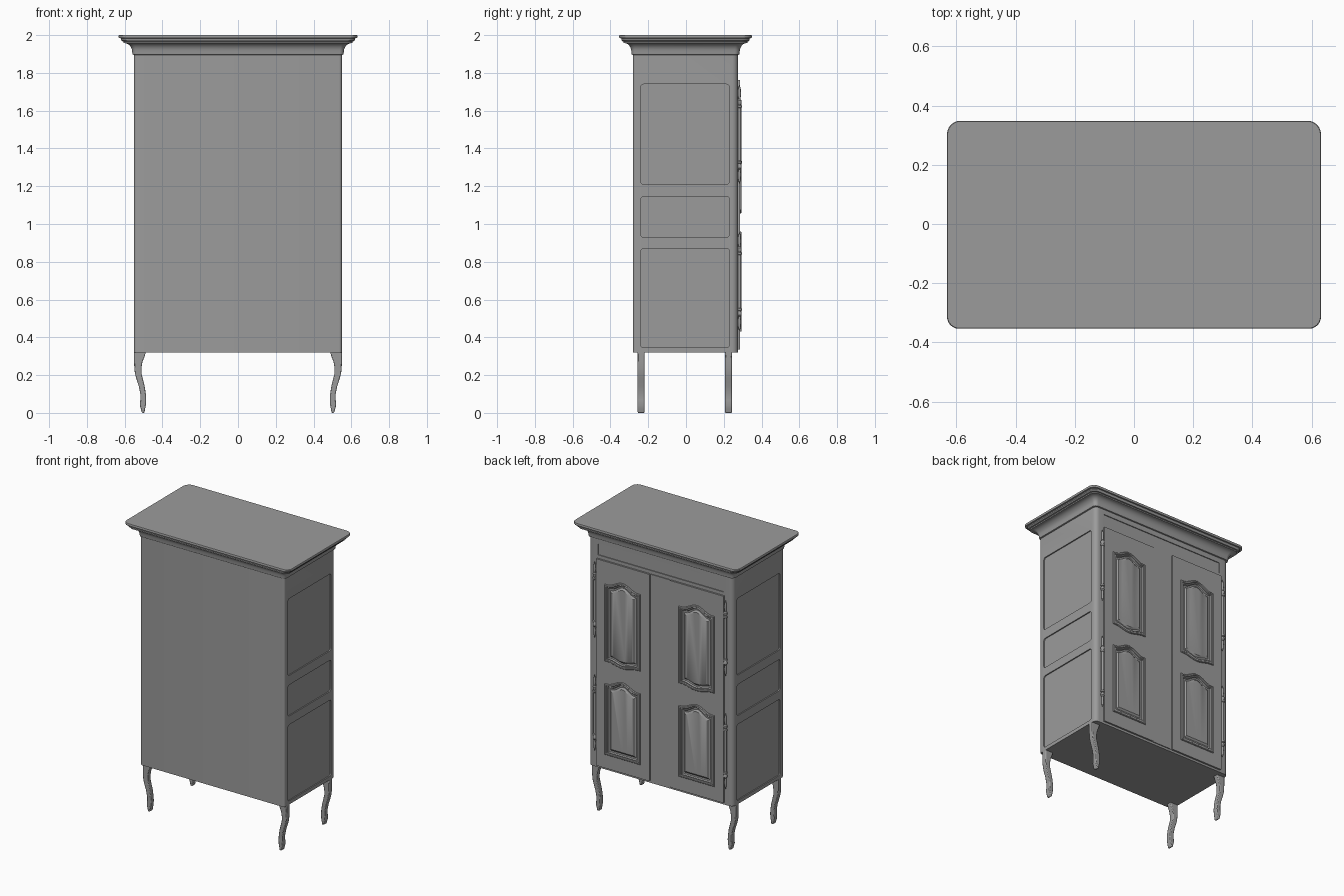
import bpy
import bmesh
from math import cos, sin, pi, radians
from mathutils import Vector

cube = bpy.data.objects.get("Cube")
if cube:
    bpy.data.objects.remove(cube, do_unlink=True)

grey = bpy.data.materials.new("plain grey")
grey.use_nodes = True
colour = (0.33, 0.33, 0.33, 1)
grey.diffuse_color = colour
grey.node_tree.nodes["Principled BSDF"].inputs["Base Color"].default_value = colour
parts = []


def finish(name, bm, material=grey):
    bmesh.ops.recalc_face_normals(bm, faces=bm.faces)
    mesh = bpy.data.meshes.new(name)
    bm.to_mesh(mesh)
    bm.free()
    obj = bpy.data.objects.new(name, mesh)
    bpy.context.collection.objects.link(obj)
    mesh.materials.append(material)
    parts.append(obj)
    return obj


def loft(bm, rings):
    """Skin a stack of equal rings and cap both ends."""
    rows = [[bm.verts.new(p) for p in ring] for ring in rings]
    for a, b in zip(rows, rows[1:]):
        for i in range(len(a)):
            j = (i + 1) % len(a)
            bm.faces.new((a[i], a[j], b[j], b[i]))
    bm.faces.new(rows[0])
    bm.faces.new(rows[-1])


def rounded_rect(x0, x1, y0, y1, r_low, r_high, steps=5):
    """Outline with one radius for the low-y corners and one for the high-y corners."""
    pts = []
    corners = [(x1 - r_high, y1 - r_high, r_high), (x0 + r_high, y1 - r_high, r_high),
               (x0 + r_low, y0 + r_low, r_low), (x1 - r_low, y0 + r_low, r_low)]
    for k, (cx, cy, r) in enumerate(corners):
        for i in range(steps + 1):
            a = (k + i / steps) * pi / 2
            pts.append((cx + r * cos(a), cy + r * sin(a)))
    return pts


def panel_outline(cx, half, z0, z1, rise_low, rise_high, inset=0.0, steps=20):
    """Door panel outline with curved shoulders above and optionally below."""
    def bulge(t):
        return (cos(pi * min(1, abs(t) * 1.15)) + 1) / 2
    w = half - inset
    ts = [-1 + 2 * i / steps for i in range(steps + 1)]
    low = [(cx + t * w, z0 + inset - rise_low * bulge(t)) for t in ts]
    high = [(cx + t * w, z1 - inset + rise_high * bulge(t)) for t in reversed(ts)]
    return low + high


def plate(name, outlines, y0, y1, bevel=0.0):
    """Flat upright plate; outlines after the first become holes."""
    curve = bpy.data.curves.new(name, "CURVE")
    curve.dimensions = "2D"
    curve.fill_mode = "BOTH"
    curve.extrude = (y1 - y0) / 2
    for pts in outlines:
        spline = curve.splines.new("POLY")
        spline.points.add(len(pts) - 1)
        for point, (x, z) in zip(spline.points, pts):
            point.co = (x, z, 0, 1)
        spline.use_cyclic_u = True
    temp = bpy.data.objects.new(name + " curve", curve)
    bpy.context.collection.objects.link(temp)
    bpy.context.view_layer.update()
    mesh = bpy.data.meshes.new_from_object(
        temp.evaluated_get(bpy.context.evaluated_depsgraph_get()))
    bpy.data.objects.remove(temp, do_unlink=True)
    bm = bmesh.new()
    bm.from_mesh(mesh)
    bmesh.ops.remove_doubles(bm, verts=bm.verts, dist=0.00005)
    for v in bm.verts:
        v.co = Vector((v.co.x, (y0 + y1) / 2 - v.co.z, v.co.y))
    obj = finish(name, bm)
    if bevel:
        mod = obj.modifiers.new("soft edges", "BEVEL")
        mod.width = bevel
        mod.segments = 2
        mod.limit_method = "ANGLE"
        mod.angle_limit = radians(50)
    return obj


# Cabinet carcass
W, BACK, FRONT, BASE = 0.55, -0.28, 0.275, 0.32
bm = bmesh.new()
outline = rounded_rect(-W, W, BACK, FRONT, 0.015, 0.03)
loft(bm, [[(x, y, z) for x, y in outline] for z in (BASE, 1.91)])
body = finish("cabinet_body", bm)

# Cutter for the sunken side panels and the frieze panel
bm = bmesh.new()
for side in (-1, 1):
    for z0, z1 in ((0.345, 0.87), (0.93, 1.145), (1.21, 1.74)):
        shape = rounded_rect(-0.24, 0.23, z0, z1, 0.015, 0.015, 3)
        loft(bm, [[(side * x, y, z) for y, z in shape] for x in (W - 0.008, W + 0.05)])
shape = rounded_rect(-0.48, 0.48, 1.785, 1.86, 0.004, 0.004, 2)
loft(bm, [[(x, y, z) for x, z in shape] for y in (FRONT - 0.006, FRONT + 0.05)])
cutter = finish("panel_cutter", bm)
cutter.hide_render = True
cut = body.modifiers.new("sunken panels", "BOOLEAN")
cut.operation = "DIFFERENCE"
cut.solver = "EXACT"
cut.object = cutter
bpy.context.view_layer.objects.active = body
bpy.ops.object.modifier_apply(modifier=cut.name)
parts.remove(cutter)
bpy.data.objects.remove(cutter, do_unlink=True)

# Cornice: a cove rising to a stepped top slab
bm = bmesh.new()
rings = []
profile = [(0, 1.895), (0.008, 1.898), (0.01, 1.91)]
profile += [(0.01 + 0.042 * (1 - cos(a)), 1.91 + 0.048 * sin(a))
            for a in (i * pi / 12 for i in range(1, 7))]
profile += [(0.056, 1.958), (0.056, 1.966), (0.064, 1.968), (0.069, 1.975),
            (0.069, 1.983), (0.08, 1.984), (0.082, 1.988), (0.082, 1.997), (0.08, 2.0)]
for d, z in profile:
    dy = d * 0.9
    r = 0.02 + d * 0.25
    shape = rounded_rect(-W - d, W + d, BACK - dy, FRONT + dy, r, r + 0.005, 6)
    rings.append([(x, y, z) for x, y in shape])
loft(bm, rings)
finish("cornice", bm)

# Centre post between the doors
plate("centre_post", [rounded_rect(-0.073, 0.073, 0.335, 1.762, 0.002, 0.002, 1)],
      FRONT - 0.005, FRONT + 0.006)

DOOR_Y = FRONT + 0.012
panels = {"upper": (1.075, 1.605, 0.02, 0.04), "lower": (0.43, 0.92, 0.0, 0.04)}
# Moulding section: inset from the panel edge, height above the door face
moulding = [(0, -0.012), (0, 0.003), (0.004, 0.008), (0.012, 0.008), (0.016, 0.003),
            (0.022, 0.004), (0.026, -0.006), (0.036, -0.007), (0.048, 0.002)]

for side, label in ((1, "left"), (-1, "right")):
    # Door leaf with openings for its two panels
    cx = side * 0.2825
    leaf = rounded_rect(cx - 0.203, cx + 0.203, 0.335, 1.762, 0.003, 0.003, 2)
    holes = [panel_outline(cx, 0.135, *p) for p in panels.values()]
    plate(label + "_door", [leaf] + holes, FRONT - 0.003, DOOR_Y)

    # Moulded, raised door panels
    for level, p in panels.items():
        bm = bmesh.new()
        loft(bm, [[(x, DOOR_Y + h, z) for x, z in panel_outline(cx, 0.135, *p, inset=d)]
                  for d, h in moulding])
        finish(f"{label}_{level}_panel", bm)

    # Turned hinges with ringed ends and thin finials
    half = [(0, 0.009), (0.14, 0.009), (0.143, 0.013), (0.153, 0.013), (0.156, 0.007),
            (0.166, 0.012), (0.178, 0.012), (0.186, 0.006), (0.21, 0.008),
            (0.24, 0.007), (0.26, 0.002)]
    section = [(-h, r) for h, r in reversed(half[1:])] + half
    for level, cz in (("upper", 1.475), ("lower", 0.695)):
        bm = bmesh.new()
        loft(bm, [[(side * 0.499 + r * cos(k * pi / 6), FRONT + 0.008 + r * sin(k * pi / 6), cz + h)
                   for k in range(12)] for h, r in section])
        finish(f"{label}_{level}_hinge", bm)

    # Curved legs: height, outer edge, inner edge
    leg = [(0.325, 0.55, 0.487), (0.30, 0.55, 0.494), (0.27, 0.55, 0.506),
           (0.24, 0.549, 0.511), (0.21, 0.546, 0.511), (0.18, 0.538, 0.504),
           (0.14, 0.525, 0.494), (0.10, 0.517, 0.488), (0.07, 0.517, 0.486),
           (0.04, 0.52, 0.488), (0.02, 0.514, 0.492), (0, 0.509, 0.495)]
    shape = [(side * o, z) for z, o, i in leg] + [(side * i, z) for z, o, i in reversed(leg)]
    for name, cy in (("door_side", 0.225), ("plain_side", -0.238)):
        plate(f"{label}_{name}_leg", [shape], cy - 0.018, cy + 0.018, bevel=0.005)

# Smooth curved faces and keep the crisp edges
bpy.ops.object.select_all(action="DESELECT")
for obj in parts:
    obj.select_set(True)
    bpy.context.view_layer.objects.active = obj
bpy.ops.object.shade_smooth_by_angle(angle=radians(35))
